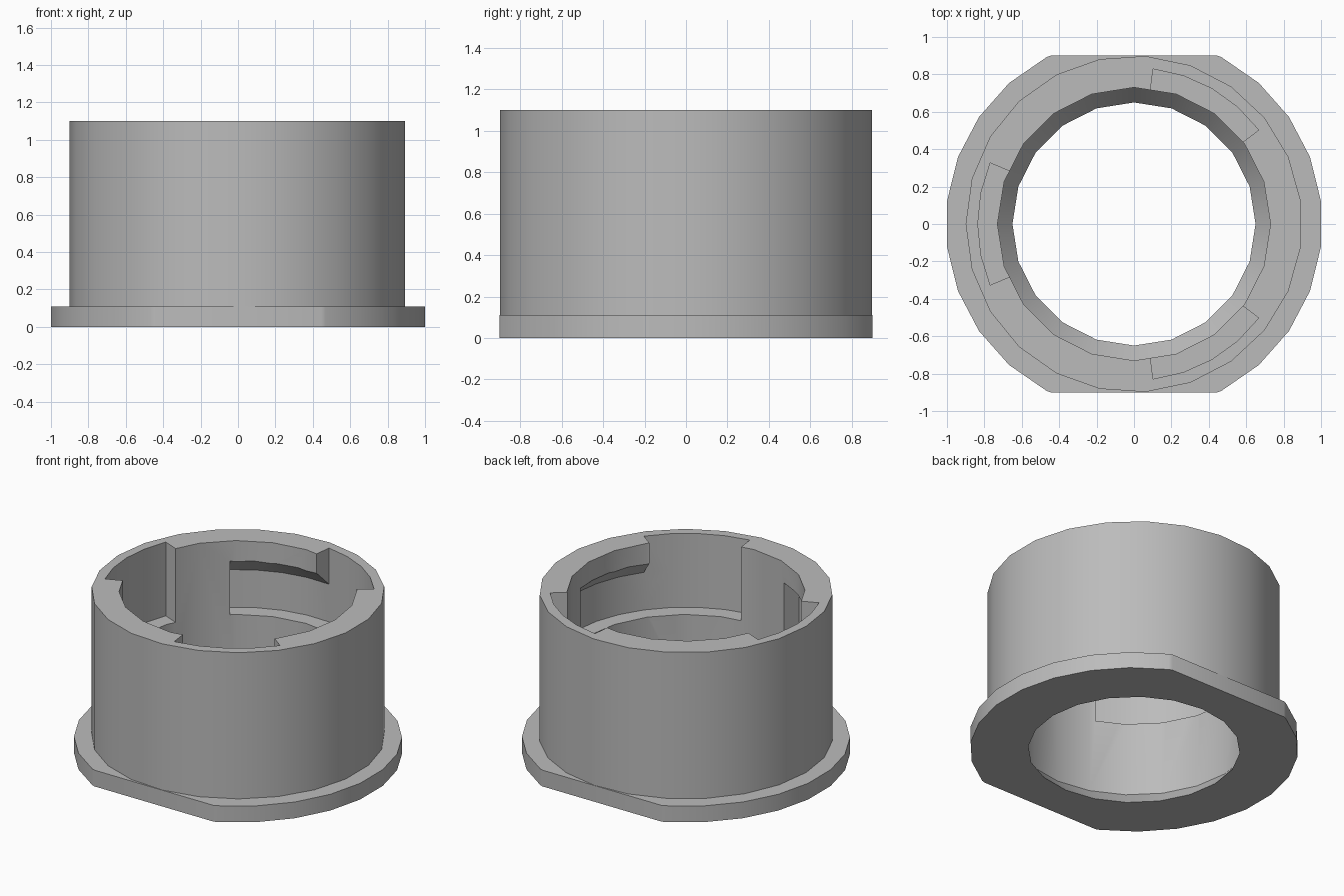
import bpy, bmesh
from math import cos, sin, radians, pi

cube = bpy.data.objects.get("Cube")
if cube:
    bpy.data.objects.remove(cube, do_unlink=True)

grey = bpy.data.materials.new("plain grey")
grey.use_nodes = True
colour = (0.5, 0.5, 0.5, 1)
grey.diffuse_color = colour
grey.node_tree.nodes["Principled BSDF"].inputs["Base Color"].default_value = colour


def finish(name, bm):
    bmesh.ops.recalc_face_normals(bm, faces=bm.faces[:])
    mesh = bpy.data.meshes.new(name)
    bm.to_mesh(mesh)
    bm.free()
    mesh.materials.append(grey)
    obj = bpy.data.objects.new(name, mesh)
    bpy.context.collection.objects.link(obj)
    return obj


def lathe(profile, sides, start):
    """Stack of (radius, z) rings with capped ends."""
    bm = bmesh.new()
    rings = []
    for r, z in profile:
        angles = [start + 2 * pi * i / sides for i in range(sides)]
        rings.append([bm.verts.new((r * cos(a), r * sin(a), z)) for a in angles])
    for lo, hi in zip(rings, rings[1:]):
        for i in range(sides):
            j = (i + 1) % sides
            bm.faces.new((lo[i], lo[j], hi[j], hi[i]))
    bm.faces.new(rings[0])
    bm.faces.new(rings[-1])
    return bm


def sector(profile, start, step, count):
    """Closed (radius, z) section swept around the axis through part of a turn."""
    bm = bmesh.new()
    rings = []
    for i in range(count + 1):
        a = radians(start + step * i)
        rings.append([bm.verts.new((r * cos(a), r * sin(a), z)) for r, z in profile])
    n = len(profile)
    for a, b in zip(rings, rings[1:]):
        for i in range(n):
            j = (i + 1) % n
            bm.faces.new((a[i], a[j], b[j], b[i]))
    bm.faces.new(rings[0])
    bm.faces.new(rings[-1])
    return bm


def combine(target, tool, operation):
    mod = target.modifiers.new("cut", "BOOLEAN")
    mod.operation = operation
    mod.solver = "EXACT"
    mod.object = tool
    bpy.ops.object.select_all(action="DESELECT")
    bpy.context.view_layer.objects.active = target
    target.select_set(True)
    bpy.ops.object.modifier_apply(modifier=mod.name)
    bpy.data.objects.remove(tool, do_unlink=True)


# Base flange with flats at front and back
bm = lathe([(1.007, 0), (1.007, 0.11)], 26, pi / 26)
for side in (-1, 1):
    bmesh.ops.bisect_plane(bm, geom=bm.verts[:] + bm.edges[:] + bm.faces[:],
                           plane_co=(0, side * 0.9, 0), plane_no=(0, side, 0),
                           clear_outer=True)
    bmesh.ops.holes_fill(bm, edges=[e for e in bm.edges if e.is_boundary])
socket = finish("bayonet_socket", bm)

# Barrel
combine(socket, finish("barrel", lathe([(0.9, 0.05), (0.9, 1.1)], 23, pi)), "UNION")

# Bore with a tapered lip at the bottom
bore = [(0.65, -0.1), (0.65, 0), (0.73, 0.1), (0.73, 1.2)]
combine(socket, finish("bore", lathe(bore, 20, pi)), "DIFFERENCE")

# Three entry slots, each turning into a locking groove with a sloped ceiling
slot = [(0.67, 0.6), (0.835, 0.6), (0.835, 1.2), (0.67, 1.2)]
groove = [(0.67, 0.6), (0.835, 0.6), (0.835, 0.855), (0.67, 1.02)]
step = 11.5
for middle in (60, 180, 300):
    start = middle - 2 * step
    combine(socket, finish("slot", sector(slot, start, step, 4)), "DIFFERENCE")
    combine(socket, finish("groove", sector(groove, start + 3 * step, step, 5)), "DIFFERENCE")

bpy.ops.object.shade_smooth_by_angle(angle=radians(30))
